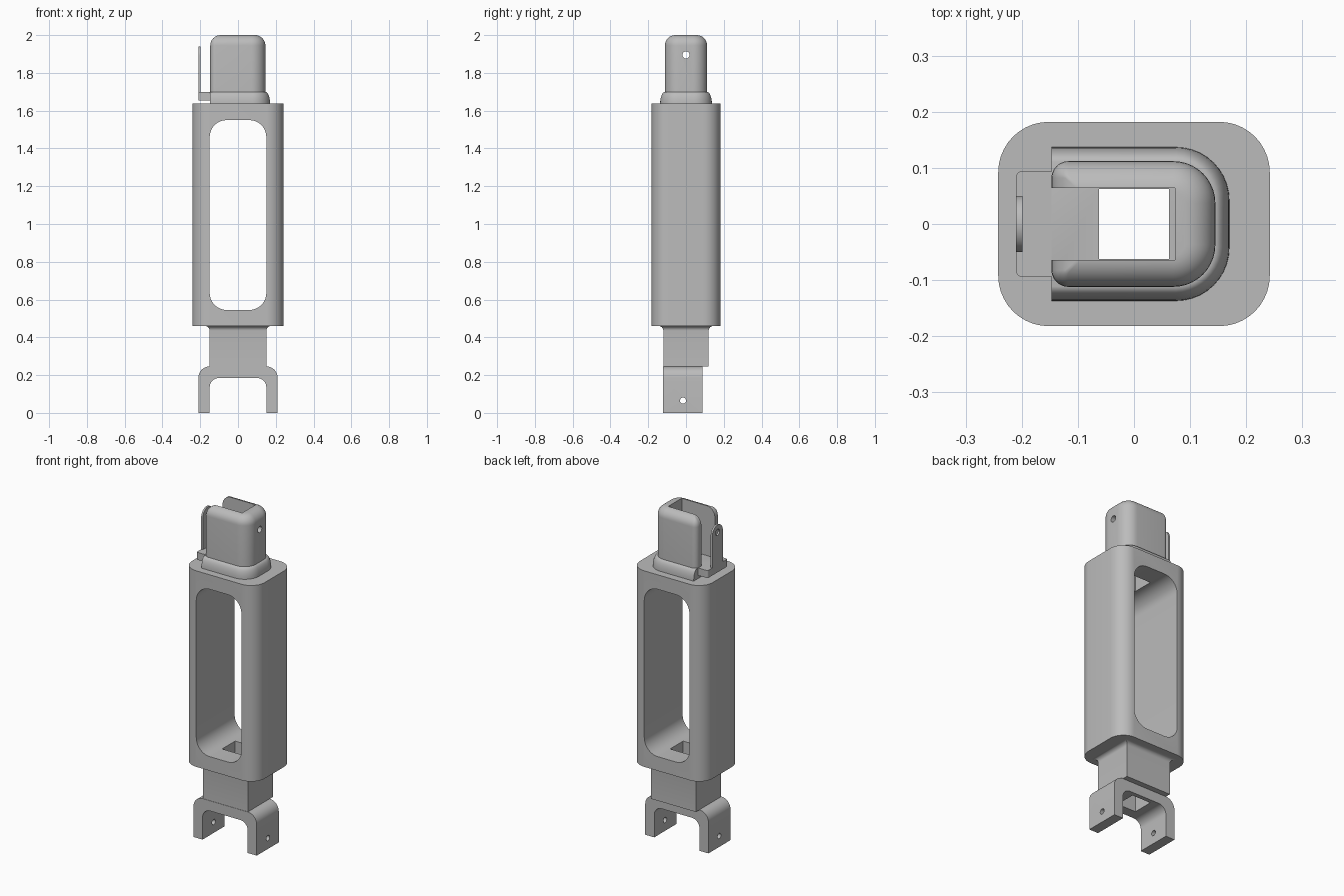
import bpy, bmesh
from math import sin, cos, pi

old = bpy.data.objects.get("Cube")
if old:
    bpy.data.objects.remove(old, do_unlink=True)

grey = bpy.data.materials.new("plain grey")
grey.use_nodes = True
grey.diffuse_color = (0.5, 0.5, 0.5, 1)
grey.node_tree.nodes["Principled BSDF"].inputs["Base Color"].default_value = (0.5, 0.5, 0.5, 1)


def rounded(u0, u1, v0, v1, radii, n=10):
    """Rectangle outline; radii run right-top, left-top, left-bottom, right-bottom."""
    pts = []
    corners = ((u1, v1, -1, -1), (u0, v1, 1, -1), (u0, v0, 1, 1), (u1, v0, -1, 1))
    for k, ((u, v, su, sv), r) in enumerate(zip(corners, radii)):
        steps = n if r > 0 else 0
        for i in range(steps + 1):
            a = (k + i / max(steps, 1)) * pi / 2
            if r > 0:
                pts.append((u + su * r + r * cos(a), v + sv * r + r * sin(a)))
            else:
                pts.append((u, v))
    return pts


def loft(name, rings):
    bm = bmesh.new()
    loops = [[bm.verts.new(p) for p in ring] for ring in rings]
    for a, b in zip(loops, loops[1:]):
        for i in range(len(a)):
            j = (i + 1) % len(a)
            bm.faces.new((a[i], a[j], b[j], b[i]))
    bm.faces.new(loops[0][::-1])
    bm.faces.new(loops[-1])
    bmesh.ops.recalc_face_normals(bm, faces=bm.faces)
    mesh = bpy.data.meshes.new(name)
    bm.to_mesh(mesh)
    bm.free()
    mesh.materials.append(grey)
    obj = bpy.data.objects.new(name, mesh)
    bpy.context.collection.objects.link(obj)
    return obj


def prism(name, axis, outline, lo, hi):
    place = {"x": lambda u, v, w: (w, u, v),
             "y": lambda u, v, w: (u, w, v),
             "z": lambda u, v, w: (u, v, w)}[axis]
    return loft(name, [[place(u, v, w) for u, v in outline] for w in (lo, hi)])


def level(outline, z):
    return [(u, v, z) for u, v in outline]


def box_outline(u0, u1, v0, v1):
    return rounded(u0, u1, v0, v1, (0, 0, 0, 0))


def disc(u, v, r):
    return rounded(u - r, u + r, v - r, v + r, [r * 0.999] * 4, 6)


def cut(obj, *cutters):
    for c in cutters:
        c.hide_render = True
        mod = obj.modifiers.new("cut", "BOOLEAN")
        mod.object = c
        mod.operation = "DIFFERENCE"
        mod.solver = "EXACT"
    deps = bpy.context.evaluated_depsgraph_get()
    mesh = bpy.data.meshes.new_from_object(obj.evaluated_get(deps))
    obj.modifiers.clear()
    obj.data = mesh


# Cutters
shaft = prism("shaft_cutter", "z", box_outline(-0.062, 0.062, -0.062, 0.062), 0.1, 1.8)
window = prism("window_cutter", "y", rounded(-0.15, 0.15, 0.545, 1.55, [0.09] * 4), -0.4, 0.4)
slot = prism("slot_cutter", "z", box_outline(-0.4, 0.073, -0.064, 0.064), 1.70, 2.2)
fork_gap = prism("fork_gap_cutter", "y",
                 rounded(-0.15, 0.15, -0.1, 0.185, (0.05, 0.05, 0, 0)), -0.4, 0.4)
top_pin = prism("top_pin_cutter", "x", disc(0, 1.895, 0.019), -0.4, 0.4)
fork_pin = prism("fork_pin_cutter", "x", disc(-0.016, 0.065, 0.016), -0.4, 0.4)
cutters = [shaft, window, slot, fork_gap, top_pin, fork_pin]

# Main frame
body = prism("body_frame", "z", rounded(-0.242, 0.242, -0.182, 0.182, [0.09] * 4), 0.46, 1.637)
cut(body, window, shaft)

# Neck with a flared top
rings = [level(box_outline(-0.15, 0.15, -0.12, 0.12), 0.245)]
for i in range(7):
    a = i / 6 * pi / 2
    f = 0.025 * (1 - cos(a))
    rings.append(level(box_outline(-0.15 - f, 0.15 + f, -0.12 - f, 0.12 + f),
                       0.435 + 0.025 * sin(a)))
neck = loft("neck", rings)
cut(neck, shaft)

# Fork at the bottom
fork = prism("fork", "y", rounded(-0.21, 0.21, 0, 0.246, (0.06, 0.06, 0, 0)), -0.122, 0.087)
cut(fork, fork_gap, shaft, fork_pin)

# Bulging collar under the head
rings = []
for i in range(9):
    a = i / 8 * pi / 2
    f = 0.026 * (1 - cos(a))
    r = 0.095 - f
    rings.append(level(rounded(-0.147, 0.17 - f, -0.137 + f, 0.137 - f, (r, 0, 0, r)),
                       1.636 + 0.064 * sin(a)))
collar = loft("collar", rings)
cut(collar, shaft)

# Head with a rounded crown, open on one side
rings = []
for i in range(-1, 9):
    a = max(i, 0) / 8 * pi / 2
    f = 0.055 * (1 - cos(a))
    z = 1.69 if i < 0 else 1.945 + 0.055 * sin(a)
    big, small = 0.075 - f, max(0.03 - f, 0.004)
    rings.append(level(rounded(-0.147 + f, 0.145 - f, -0.112 + f, 0.112 - f,
                               (big, small, small, big)), z))
head = loft("head", rings)
cut(head, slot, shaft, top_pin)

# Side tab and the thin upright lug
tab = prism("side_tab", "z",
            rounded(-0.21, -0.145, -0.094, 0.094, (0, 0.01, 0.01, 0)), 1.655, 1.70)
lug = prism("upright_lug", "x",
            rounded(-0.05, 0.05, 1.69, 1.94, (0.0495, 0.0495, 0, 0)), -0.21, -0.199)
cut(lug, top_pin)

for c in cutters:
    bpy.data.objects.remove(c, do_unlink=True)

# Smooth the rounded edges
bpy.ops.object.select_all(action="DESELECT")
for obj in (body, neck, fork, collar, head, tab, lug):
    obj.select_set(True)
    bpy.context.view_layer.objects.active = obj
bpy.ops.object.shade_smooth_by_angle(angle=0.52)
